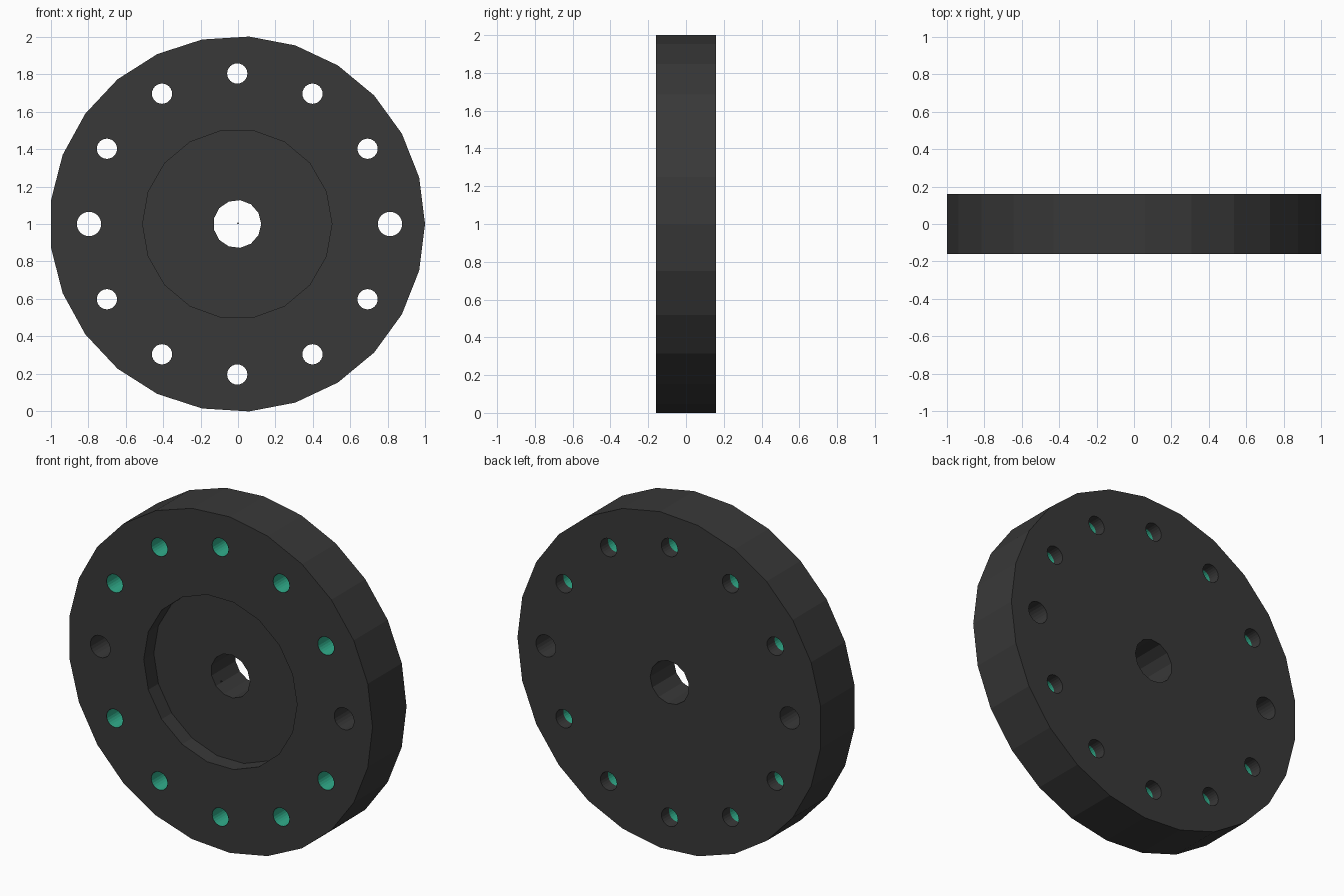
import bpy, bmesh, math

if "Cube" in bpy.data.objects:
    bpy.data.objects.remove(bpy.data.objects["Cube"], do_unlink=True)

HALF = 0.16           # half the disc thickness
MID = -0.004          # x of the disc axis
BOLT_CIRCLE = 0.803


def material(name, colour):
    mat = bpy.data.materials.new(name)
    mat.use_nodes = True
    mat.diffuse_color = (*colour, 1)
    bsdf = mat.node_tree.nodes["Principled BSDF"]
    bsdf.inputs["Base Color"].default_value = (*colour, 1)
    bsdf.inputs["Roughness"].default_value = 0.6
    return mat


dark = material("dark grey", (0.04, 0.04, 0.04))
green = material("sea green", (0.03, 0.42, 0.26))


def prism(bm, sides, radius, x, z, y0, y1, start=0.0, caps=True):
    """Polygonal cylinder along y; without caps its faces look inward."""
    rings = []
    for y in (y0, y1):
        angles = [start + math.tau * i / sides for i in range(sides)]
        rings.append([bm.verts.new((x + radius * math.cos(a), y,
                                    z + radius * math.sin(a))) for a in angles])
    front, back = rings
    for i in range(sides):
        j = (i + 1) % sides
        bm.faces.new((front[i], front[j], back[j], back[i]))
    if caps:
        bm.faces.new(front)
        bm.faces.new(back)


def finish(bm, name, mat, closed=True):
    if closed:
        bmesh.ops.recalc_face_normals(bm, faces=bm.faces)
    mesh = bpy.data.meshes.new(name)
    bm.to_mesh(mesh)
    bm.free()
    mesh.materials.append(mat)
    obj = bpy.data.objects.new(name, mesh)
    bpy.context.collection.objects.link(obj)
    return obj


def cut(obj, cutter):
    mod = obj.modifiers.new("cut", 'BOOLEAN')
    mod.operation = 'DIFFERENCE'
    mod.solver = 'EXACT'
    mod.object = cutter
    bpy.context.view_layer.objects.active = obj
    bpy.ops.object.modifier_apply(modifier=mod.name)
    bpy.data.objects.remove(cutter, do_unlink=True)


# Main disc
bm = bmesh.new()
prism(bm, 25, 1.002, MID, 1, -HALF, HALF)
disc = finish(bm, "disc", dark)

# Shallow round recess in the front
bm = bmesh.new()
prism(bm, 18, 0.505, MID, 1, -HALF - 0.1, -0.065)
cut(disc, finish(bm, "recess_cutter", dark))

# Centre bore, two wide side holes and ten bolt holes
bores, liners = bmesh.new(), bmesh.new()
prism(bores, 13, 0.128, MID, 1, -0.3, 0.3)
for i in range(12):
    angle = math.tau * i / 12
    x = MID + BOLT_CIRCLE * math.cos(angle)
    z = 1 + BOLT_CIRCLE * math.sin(angle)
    if i % 6 == 0:
        prism(bores, 24, 0.065, x + 0.012, z, -0.3, 0.3)
    else:
        prism(bores, 24, 0.054, x, z, -0.3, 0.3)
        prism(liners, 24, 0.053, x, z, -HALF, 0.09, caps=False)
cut(disc, finish(bores, "bore_cutter", dark))

# Green liners in the front part of the bolt holes
finish(liners, "hole_liners", green, closed=False)

# Tiny centre mark level with the front face
bm = bmesh.new()
prism(bm, 8, 0.005, MID + 0.004, 1.004, -HALF, -HALF + 0.006)
finish(bm, "centre_mark", dark)
